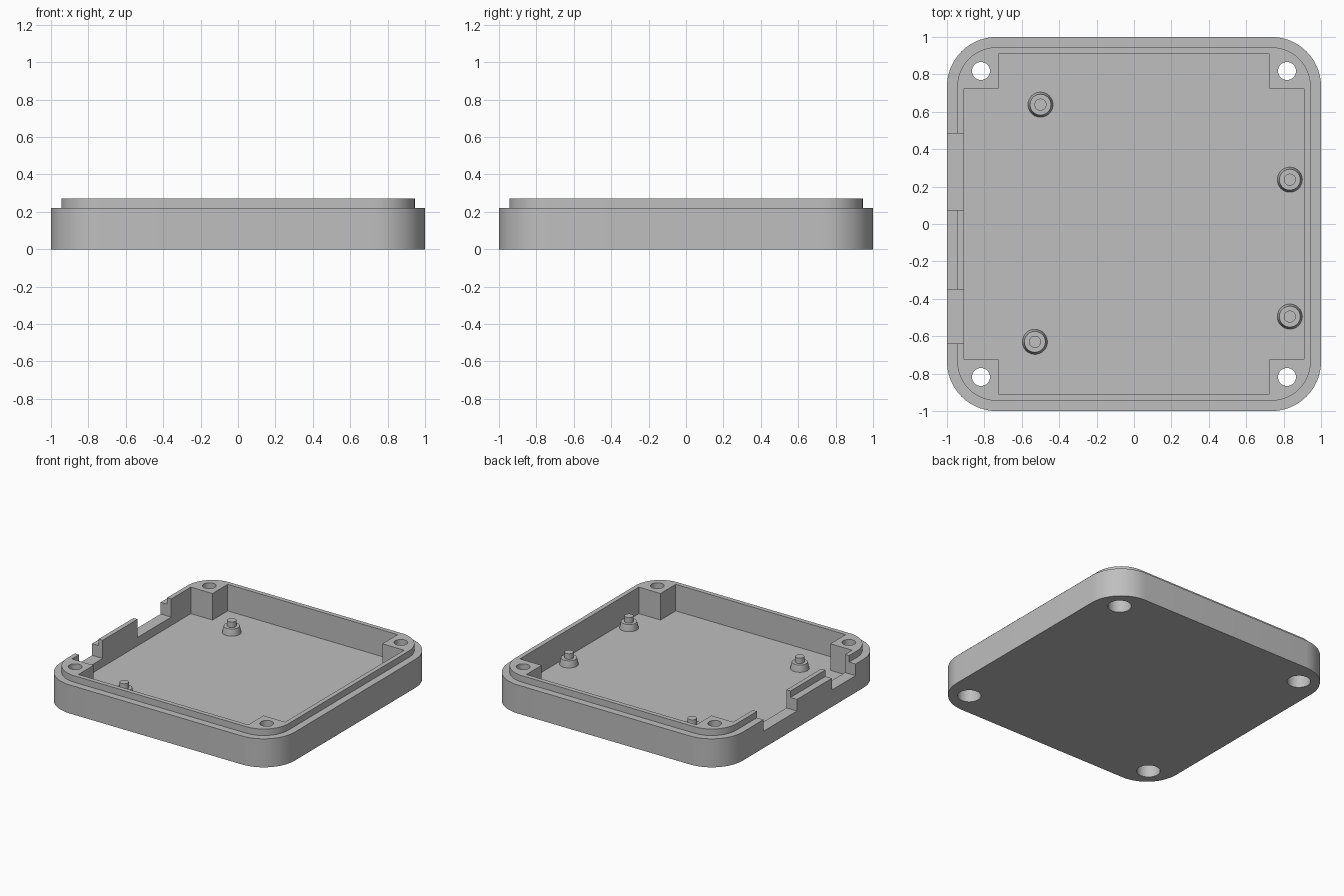
import bpy, bmesh
from math import cos, sin, pi, radians

if "Cube" in bpy.data.objects:
    bpy.data.objects.remove(bpy.data.objects["Cube"], do_unlink=True)

grey = bpy.data.materials.new("plain grey")
grey.use_nodes = True
grey.diffuse_color = (0.52, 0.52, 0.52, 1)
grey.node_tree.nodes["Principled BSDF"].inputs["Base Color"].default_value = grey.diffuse_color


def loft(name, rings):
    """Skin a stack of (outline, z) rings and cap both ends."""
    bm = bmesh.new()
    loops = [[bm.verts.new((x, y, z)) for x, y in outline] for outline, z in rings]
    for low, high in zip(loops, loops[1:]):
        n = len(low)
        for i in range(n):
            j = (i + 1) % n
            bm.faces.new((low[i], low[j], high[j], high[i]))
    bm.faces.new(loops[0][::-1])
    bm.faces.new(loops[-1])
    bmesh.ops.recalc_face_normals(bm, faces=bm.faces)
    mesh = bpy.data.meshes.new(name)
    bm.to_mesh(mesh)
    bm.free()
    mesh.materials.append(grey)
    obj = bpy.data.objects.new(name, mesh)
    bpy.context.collection.objects.link(obj)
    return obj


def circle(cx, cy, r, n=40):
    return [(cx + r * cos(2 * pi * i / n), cy + r * sin(2 * pi * i / n)) for i in range(n)]


def rounded_square(half, r, steps=14):
    points = []
    for k, (sx, sy) in enumerate([(1, 1), (-1, 1), (-1, -1), (1, -1)]):
        for i in range(steps + 1):
            a = (k + i / steps) * pi / 2
            points.append((sx * (half - r) + r * cos(a), sy * (half - r) + r * sin(a)))
    return points


def rectangle(x0, x1, y0, y1):
    return [(x0, y0), (x1, y0), (x1, y1), (x0, y1)]


def activate(obj):
    bpy.ops.object.select_all(action="DESELECT")
    obj.select_set(True)
    bpy.context.view_layer.objects.active = obj


def cut(target, cutter):
    cutter.hide_render = True
    mod = target.modifiers.new("cut", "BOOLEAN")
    mod.operation, mod.solver, mod.object = "DIFFERENCE", "EXACT", cutter
    activate(target)
    bpy.ops.object.modifier_apply(modifier=mod.name)
    bpy.data.objects.remove(cutter, do_unlink=True)


# Tray body with a stepped locating lip
LEDGE, TOP, FLOOR = 0.22, 0.27, 0.065
outer, lip = rounded_square(1, 0.265), rounded_square(0.945, 0.21)
tray = loft("tray", [(outer, 0), (outer, LEDGE), (lip, LEDGE), (lip, TOP)])

# Cavity, leaving a square pillar in each corner
w, p = 0.91, 0.725
cross = [(w, -p), (w, p), (p, p), (p, w), (-p, w), (-p, p),
         (-w, p), (-w, -p), (-p, -p), (-p, -w), (p, -w), (p, -p)]
cut(tray, loft("cavity_cutter", [(cross, FLOOR), (cross, 0.5)]))

# Screw holes with wider recesses underneath
for sx in (-1, 1):
    for sy in (-1, 1):
        x, y = 0.818 * sx, 0.818 * sy
        wide, narrow = circle(x, y, 0.082), circle(x, y, 0.048)
        cut(tray, loft("screw_cutter", [(wide, -0.1), (wide, 0.13), (narrow, 0.13), (narrow, 0.5)]))

# Port notches in one side wall
for y0, y1 in ((0.075, 0.485), (-0.64, -0.35)):
    notch = rectangle(-1.2, -0.85, y0, y1)
    cut(tray, loft("port_cutter", [(notch, 0.13), (notch, 0.5)]))

# Tapered board posts with locating pins
posts = []
for x, y in ((-0.5, 0.638), (-0.53, -0.63), (0.833, 0.237), (0.833, -0.495)):
    rings = [(0.067, FLOOR - 0.01), (0.067, FLOOR), (0.056, 0.115), (0.032, 0.115), (0.032, 0.158)]
    posts.append(loft("board_post", [(circle(x, y, r), z) for r, z in rings]))

for obj in [tray] + posts:
    activate(obj)
    bpy.ops.object.shade_smooth_by_angle(angle=radians(30))
